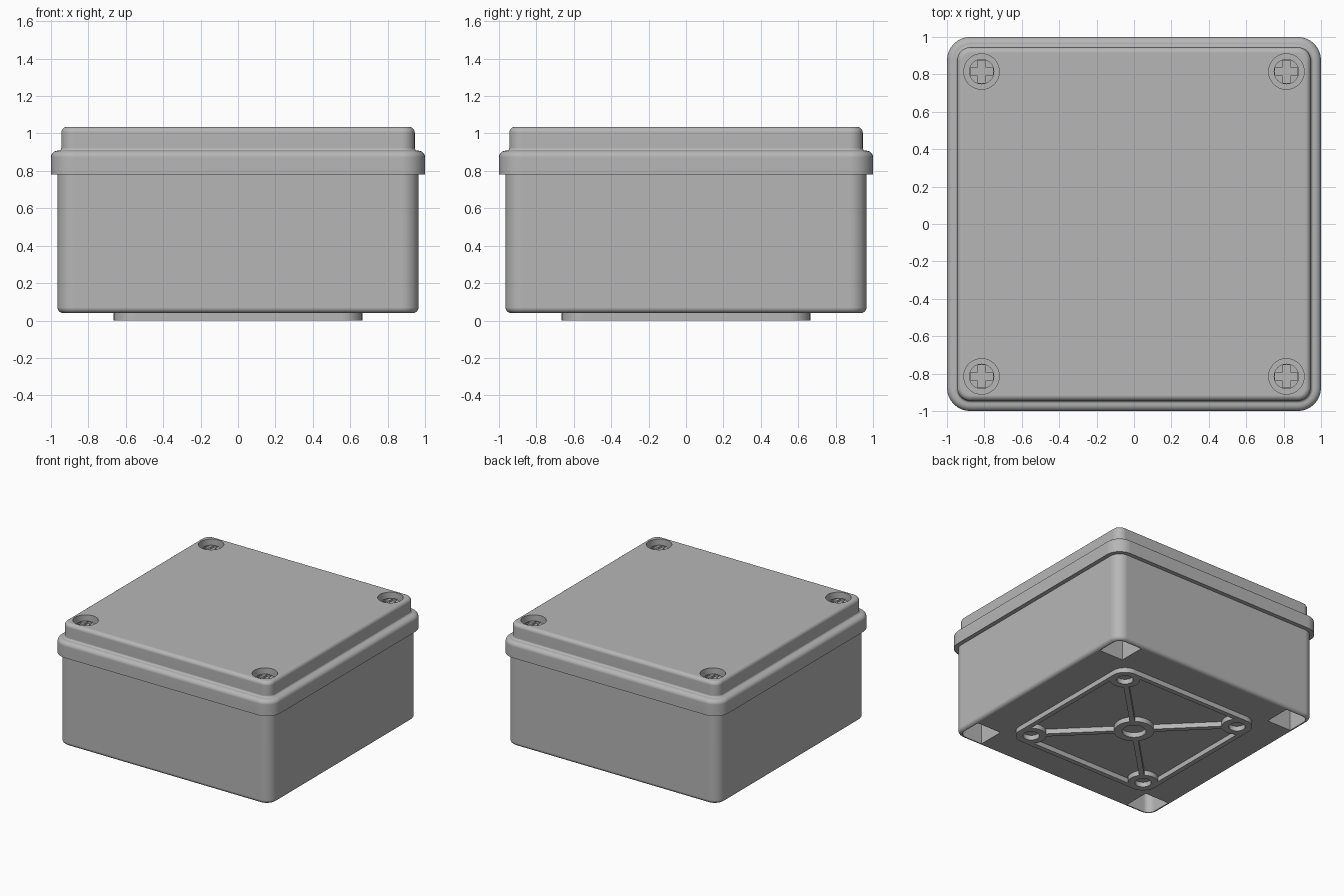
import bpy, bmesh, math
from mathutils import Matrix, Vector

if "Cube" in bpy.data.objects:
    bpy.data.objects.remove(bpy.data.objects["Cube"], do_unlink=True)

# One grey plastic for the whole enclosure
GREY = (0.47, 0.47, 0.47, 1)
plastic = bpy.data.materials.new("grey_plastic")
plastic.use_nodes = True
plastic.diffuse_color = GREY
plastic.node_tree.nodes["Principled BSDF"].inputs["Base Color"].default_value = GREY

SIGNS = [(1, 1), (-1, 1), (-1, -1), (1, -1)]


def make(name, bm):
    bmesh.ops.recalc_face_normals(bm, faces=bm.faces)
    mesh = bpy.data.meshes.new(name)
    bm.to_mesh(mesh)
    bm.free()
    mesh.materials.append(plastic)
    obj = bpy.data.objects.new(name, mesh)
    bpy.context.collection.objects.link(obj)
    return obj


def rounded_ring(bm, half, radius, z, steps=8):
    verts = []
    for quarter, (sx, sy) in enumerate(SIGNS):
        for i in range(steps + 1):
            a = (quarter + i / steps) * math.pi / 2
            verts.append(bm.verts.new((sx * (half - radius) + radius * math.cos(a),
                                       sy * (half - radius) + radius * math.sin(a), z)))
    return verts


def circle_ring(bm, radius, z, centre, steps=40):
    return [bm.verts.new((centre[0] + radius * math.cos(math.tau * i / steps),
                          centre[1] + radius * math.sin(math.tau * i / steps), z))
            for i in range(steps)]


def bridge(bm, rings, closed=False):
    """Join rings in order; cap the ends, or close the loop into a hollow band."""
    pairs = list(zip(rings, rings[1:]))
    if closed:
        pairs.append((rings[-1], rings[0]))
    else:
        bm.faces.new(rings[0])
        bm.faces.new(rings[-1])
    for a, b in pairs:
        for i in range(len(a)):
            j = (i + 1) % len(a)
            bm.faces.new((a[i], a[j], b[j], b[i]))


def rounded_solid(name, corner, half, profile):
    """Stack rounded squares; the corner radius shrinks with the outline."""
    bm = bmesh.new()
    bridge(bm, [rounded_ring(bm, h, corner - (half - h), z) for h, z in profile])
    return make(name, bm)


def arc(h, z, r, start, end, steps=6):
    """Quarter-circle edge profile as (half width, height) pairs."""
    angles = [math.radians(start + (end - start) * i / steps) for i in range(steps + 1)]
    return [(h + r * math.cos(a), z + r * math.sin(a)) for a in angles]


def cylinder(name, radius, z0, z1, centre):
    bm = bmesh.new()
    bridge(bm, [circle_ring(bm, radius, z, centre) for z in (z0, z1)])
    return make(name, bm)


def box(name, size, centre, turn=0):
    bm = bmesh.new()
    bmesh.ops.create_cube(bm, size=1, matrix=Matrix.Translation(centre)
                          @ Matrix.Rotation(turn, 4, 'Z') @ Matrix.Diagonal((*size, 1)))
    return make(name, bm)


def cut(target, cutter):
    cutter.hide_render = True
    mod = target.modifiers.new("cut", 'BOOLEAN')
    mod.operation, mod.solver, mod.object = 'DIFFERENCE', 'EXACT', cutter
    bpy.context.view_layer.objects.active = target
    bpy.ops.object.modifier_apply(modifier=mod.name)
    bpy.data.objects.remove(cutter, do_unlink=True)


def smooth(obj):
    bpy.ops.object.select_all(action='DESELECT')
    obj.select_set(True)
    bpy.context.view_layer.objects.active = obj
    bpy.ops.object.shade_smooth_by_angle(angle=math.radians(30))
    obj.modifiers.new("even_shading", 'WEIGHTED_NORMAL').keep_sharp = True


# Box body with a rounded lower edge
parts = []
body = rounded_solid("box_body", 0.09, 0.965,
                     arc(0.935, 0.07, 0.03, -90, 0) + [(0.965, 0.80)])
parts.append(body)

# Lid: flange, coved step and raised panel
lid = rounded_solid("lid", 0.125, 1.0,
                    [(1.0, 0.78)] + arc(0.965, 0.873, 0.035, 0, 90)
                    + arc(0.96, 0.923, 0.015, 270, 180)
                    + arc(0.915, 1.005, 0.03, 0, 90))
parts.append(lid)

for n, (sx, sy) in enumerate(SIGNS, 1):
    # Deep square pocket under each corner, rounded on its outer edge
    bm = bmesh.new()
    bmesh.ops.create_cube(bm, size=1, matrix=Matrix.Translation((sx * 0.825, sy * 0.825, 0.3))
                          @ Matrix.Diagonal((0.22, 0.22, 0.6, 1)))
    outer = [e for e in bm.edges if all(v.co.x * sx > 0.9 and v.co.y * sy > 0.9 for v in e.verts)]
    bmesh.ops.bevel(bm, geom=outer, offset=0.06, segments=6, profile=0.5, affect='EDGES')
    cut(body, make("pocket_cutter", bm))

    # Screw recess and cross-slotted screw head
    spot = (sx * 0.815, sy * 0.815)
    cut(lid, cylinder("recess_cutter", 0.095, 0.975, 1.1, spot))
    screw = cylinder(f"screw_head_{n}", 0.068, 0.96, 0.997, spot)
    for size in ((0.12, 0.042, 0.1), (0.042, 0.12, 0.1)):
        cut(screw, box("slot_cutter", size, (*spot, 1.03)))
    parts.append(screw)

# Raised mounting frame under the base
bm = bmesh.new()
bridge(bm, [rounded_ring(bm, h, r, z) for h, r, z in
            ((0.665, 0.115, 0.05), (0.665, 0.115, 0), (0.625, 0.075, 0), (0.625, 0.075, 0.05))],
       closed=True)
parts.append(make("base_frame", bm))


def boss(name, outer, inner, centre):
    bm = bmesh.new()
    bridge(bm, [circle_ring(bm, r, z, centre) for r, z in
                ((outer, 0.05), (outer, 0), (inner, 0), (inner, 0.05))], closed=True)
    parts.append(make(name, bm))


# Ring bosses joined by diagonal ribs
boss("centre_boss", 0.15, 0.09, (0, 0))
for n, (sx, sy) in enumerate(SIGNS, 1):
    boss(f"corner_boss_{n}", 0.115, 0.062, (sx * 0.55, sy * 0.55))
    mid = Vector((sx, sy)).normalized() * 0.405
    parts.append(box(f"diagonal_rib_{n}", (0.57, 0.04, 0.05), (mid.x, mid.y, 0.025),
                     math.atan2(sy, sx)))

for part in parts:
    smooth(part)
